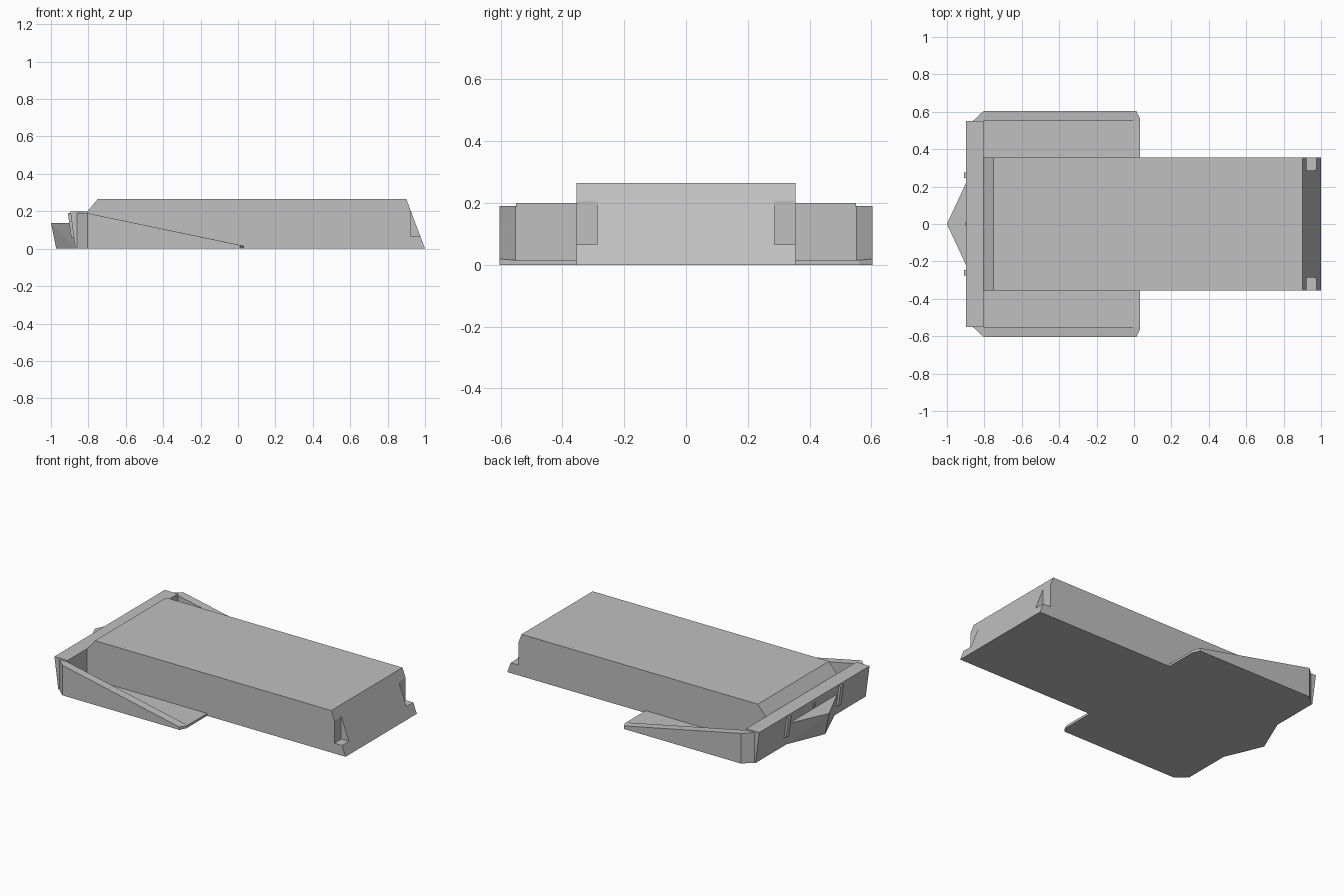
import bpy
import bmesh

cube = bpy.data.objects.get("Cube")
if cube:
    bpy.data.objects.remove(cube, do_unlink=True)

# Single flat grey finish
grey = bpy.data.materials.new("plain_grey")
grey.use_nodes = True
colour = (0.53, 0.53, 0.53, 1)
grey.diffuse_color = colour
grey.node_tree.nodes["Principled BSDF"].inputs["Base Color"].default_value = colour


def add_object(name, bm):
    bmesh.ops.recalc_face_normals(bm, faces=bm.faces)
    mesh = bpy.data.meshes.new(name)
    bm.to_mesh(mesh)
    bm.free()
    mesh.materials.append(grey)
    obj = bpy.data.objects.new(name, mesh)
    bpy.context.collection.objects.link(obj)
    return obj


def hull(name, points):
    """Convex flat-faced solid around a few corner points."""
    bm = bmesh.new()
    for p in points:
        bm.verts.new(p)
    bmesh.ops.convex_hull(bm, input=bm.verts)
    bmesh.ops.dissolve_limit(bm, angle_limit=0.005, verts=bm.verts, edges=bm.edges)
    return add_object(name, bm)


def side_profile(name, profile, y0, y1):
    """Solid with an (x, z) outline, running from y0 to y1."""
    return hull(name, [(x, y, z) for x, z in profile for y in (y0, y1)])


def box(name, x0, x1, y0, y1, z0, z1):
    return side_profile(name, [(x0, z0), (x1, z0), (x1, z1), (x0, z1)], y0, y1)


# Dimensions
BODY_Y, BAR_Y, WALL_Y = 0.355, 0.55, 0.603
BAR_X, TIP_X, FLOOR_Z = -0.805, 0.033, 0.015
BAR_TOP = 0.2


def bar_face(z):
    """x of the leaning outer face of the cross bar at height z."""
    return -0.87 - 0.027 * z / BAR_TOP


# Long central body with a sloped end and a chamfered end
body = side_profile("body", [(BAR_X, 0), (BAR_X, BAR_TOP), (-0.75, 0.265),
                             (0.9, 0.265), (1, 0)], -BODY_Y, BODY_Y)

# Cross bar joining both side trays
side_profile("cross_bar", [(bar_face(0), 0), (bar_face(BAR_TOP), BAR_TOP),
                           (BAR_X, BAR_TOP), (BAR_X, 0)], -BAR_Y, BAR_Y)

# Pointed nose on the cross bar
nose = []
for z, tip in ((0, -0.972), (0.138, -1)):
    nose += [(tip, 0, z), (bar_face(z), 0.24, z), (bar_face(z), -0.24, z),
             (-0.85, 0.24, z), (-0.85, -0.24, z)]
hull("nose", nose)

# Central pin above the nose
side_profile("centre_pin", [(bar_face(z) + dx, z) for z in (0.155, 0.175)
                            for dx in (-0.008, 0.02)], -0.01, 0.01)

for side, s in (("left", 1), ("right", -1)):
    # Notch in the corner of the sloped end
    cutter = box("notch_cutter_" + side, 0.922, 1.1, s * 0.287, s * 0.45, 0.065, 0.4)
    cutter.hide_render = True
    cutter.hide_viewport = True
    cut = body.modifiers.new("notch_" + side, "BOOLEAN")
    cut.operation = "DIFFERENCE"
    cut.solver = "EXACT"
    cut.object = cutter

    # Thin tray floor
    box("tray_floor_" + side, BAR_X, TIP_X, s * BODY_Y, s * BAR_Y, 0, FLOOR_Z)

    # Wedge-shaped outer wall, tapering down to the tray tip
    outline = [(-0.862, BAR_Y, 0.19), (BAR_X, BAR_Y, 0.19), (BAR_X, WALL_Y, 0.19),
               (0.012, WALL_Y, FLOOR_Z + 0.004), (TIP_X, 0.562, FLOOR_Z),
               (TIP_X, BAR_Y, FLOOR_Z)]
    hull("tray_wall_" + side,
         [(x, s * y, z) for x, y, top in outline for z in (0, top)])

    # Small bracket beside the nose, leaning with the bar face
    bracket = [(bar_face(z) + dx, z) for z in (0.06, 0.19) for dx in (-0.014, 0.02)]
    side_profile("bracket_" + side, bracket, s * 0.245, s * 0.275)
